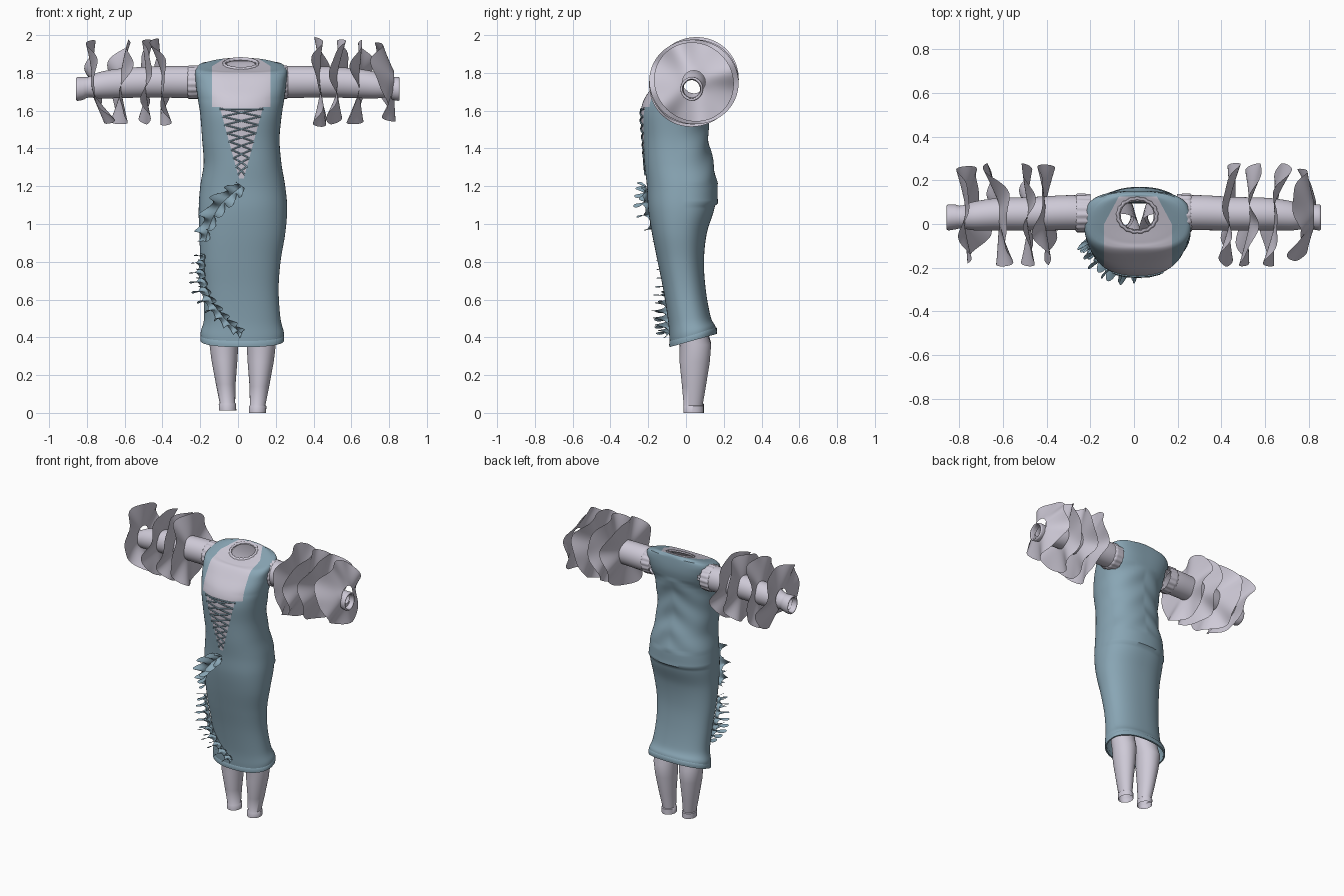
import bpy, bmesh
from math import sin, cos, pi, tau, exp, hypot
from mathutils import Vector

cube = bpy.data.objects.get("Cube")
if cube:
    bpy.data.objects.remove(cube)


def material(name, rgb):
    m = bpy.data.materials.new(name)
    m.use_nodes = True
    m.diffuse_color = (*rgb, 1)
    bsdf = m.node_tree.nodes["Principled BSDF"]
    bsdf.inputs["Base Color"].default_value = (*rgb, 1)
    bsdf.inputs["Roughness"].default_value = 0.8
    return m


BLUE = material("dusty blue cloth", (0.25, 0.38, 0.46))
LILAC = material("pale lilac cloth", (0.62, 0.59, 0.68))
made = []


def finish(name, bm, *mats):
    mesh = bpy.data.meshes.new(name)
    bm.to_mesh(mesh)
    bm.free()
    for m in mats:
        mesh.materials.append(m)
    obj = bpy.data.objects.new(name, mesh)
    bpy.context.collection.objects.link(obj)
    made.append(obj)


def skin_rows(rows, closed=True):
    """Bridge consecutive rows of points with quads."""
    bm = bmesh.new()
    vs = [[bm.verts.new(p) for p in row] for row in rows]
    n = len(rows[0])
    for a, b in zip(vs, vs[1:]):
        for i in range(n if closed else n - 1):
            j = (i + 1) % n
            bm.faces.new((a[i], a[j], b[j], b[i]))
    return bm


def angles(n):
    return [tau * i / n for i in range(n)]


def spline(table, steps):
    """Catmull-Rom through the rows of a table."""
    out = []
    for i in range(len(table) - 1):
        p0, p1 = table[max(i - 1, 0)], table[i]
        p2, p3 = table[i + 1], table[min(i + 2, len(table) - 1)]
        for s in range(steps):
            t = s / steps
            out.append([b + 0.5 * t * (c - a + t * (2*a - 5*b + 4*c - d + t * (3*(b - c) + d - a)))
                        for a, b, c, d in zip(p0, p1, p2, p3)])
    out.append(list(table[-1]))
    return out


# Body cross-sections: height, x min, x max, y min, y max, tilt
SECTIONS = [
    (0.395, -0.195, 0.24, -0.085, 0.16, 0.28),
    (0.43, -0.197, 0.242, -0.088, 0.155, 0.25),
    (0.50, -0.18, 0.225, -0.095, 0.13, 0.1),
    (0.65, -0.185, 0.215, -0.12, 0.105, 0),
    (0.80, -0.198, 0.225, -0.15, 0.095, 0),
    (0.95, -0.205, 0.25, -0.18, 0.11, 0),
    (1.08, -0.208, 0.26, -0.2, 0.15, 0),
    (1.20, -0.2, 0.25, -0.207, 0.165, 0),
    (1.32, -0.182, 0.23, -0.22, 0.145, 0),
    (1.45, -0.19, 0.22, -0.23, 0.12, 0),
    (1.58, -0.2, 0.232, -0.24, 0.12, 0),
    (1.66, -0.212, 0.245, -0.222, 0.13, 0),
    (1.75, -0.224, 0.256, -0.17, 0.15, 0.1),
    (1.822, -0.222, 0.256, -0.12, 0.148, 0.2),
    (1.843, -0.165, 0.195, -0.085, 0.138, 0.32),
    (1.848, -0.072, 0.102, -0.035, 0.115, 0.35),
]
BODY = spline(SECTIONS, 8)
POWER = 2.3
NECK_Z, ARM_Y, ARM_Z = 1.62, 0.05, 1.75


def outline(a, power=POWER):
    """Unit rounded-box outline at an angle."""
    c, s = cos(a), sin(a)
    k = (abs(c) ** power + abs(s) ** power) ** (-1 / power)
    return c * k, s * k


def front(x, z, lift=0.0):
    """Point on the front of the body and its outward direction."""
    i = next(k for k in range(1, len(BODY)) if BODY[k][0] >= z)
    a, b = BODY[i - 1], BODY[i]
    t = (z - a[0]) / (b[0] - a[0])
    _, x0, x1, y0, y1, _ = [p + (q - p) * t for p, q in zip(a, b)]
    rx, ry = (x1 - x0) / 2, (y1 - y0) / 2
    u = max(-0.93, min(0.93, (x - (x0 + x1) / 2) / rx))
    v = -(1 - abs(u) ** POWER) ** (1 / POWER)
    out = Vector((u / rx, v / ry, 0)).normalized()
    return Vector(((x0 + x1) / 2 + u * rx, (y0 + y1) / 2 + v * ry, z)) + out * lift, out


# Dress body with soft folds and an overhanging fold across the back
SEG = 112
rows = []
for z, x0, x1, y0, y1, tilt in BODY:
    row = []
    square = POWER + max(0, min(0.7, (z - 1.66) * 5)) * (z < 1.835)
    for a in angles(SEG):
        u, v = outline(a, square)
        x, y = u * (x1 - x0) / 2, v * (y1 - y0) / 2
        back = max(sin(a), 0)
        fold = 0.014 * back * exp(-(z - 1.11) / 0.04) if z > 1.11 else 0
        if 1.2 < z < 1.7:
            fold += 0.004 * back * sin(38 * (z + 0.7 * abs(x)))
        row.append(((x0 + x1) / 2 + x + cos(a) * fold, (y0 + y1) / 2 + y + sin(a) * fold, z + tilt * y))
    rows.append(row)
bm = skin_rows(rows)

# Clean seam cuts for the square neckline and the laced V
V_TOP, V_BOTTOM, V_MID = (0.115, 1.62), (0.012, 1.24), 0.018
YOKE, YOKE_BACK = 0.155, 0.125
slope = (V_TOP[0] - V_BOTTOM[0]) / (V_TOP[1] - V_BOTTOM[1])


def v_half(z):
    return V_BOTTOM[0] + (z - V_BOTTOM[1]) * slope


cuts = [((0, 0, NECK_Z), (0, 0, 1), 1.5), ((0, 0, V_BOTTOM[1]), (0, 0, 1), 1.1),
        ((0, YOKE_BACK, 0), (0, 1, 0), 1.78)]
for side in (-1, 1):
    cuts.append(((V_MID + side * YOKE, 0, 0), (1, 0, 0), NECK_Z))
    cuts.append(((V_MID + side * YOKE, 0, 0), (side * 0.13, 0.07, 0), NECK_Z))
    cuts.append(((V_MID + side * V_TOP[0], 0, NECK_Z), (side, 0, -slope), 1.2))
for co, no, low in cuts:
    faces = [f for f in bm.faces if f.calc_center_median().z > low
             and (low >= NECK_Z or f.calc_center_median().y < 0)]
    geom = set(faces)
    for f in faces:
        geom.update(f.verts)
        geom.update(f.edges)
    bmesh.ops.bisect_plane(bm, geom=list(geom), dist=1e-5, plane_co=co, plane_no=Vector(no).normalized())
holes = []
for f in bm.faces:
    p = f.calc_center_median()
    off = abs(p.x - V_MID)
    yoke = (p.z > NECK_Z and off < YOKE and 0.13 * (off - YOKE) + 0.07 * p.y < 0
            and (p.y < 0.08 or p.z > 1.78 and p.y < YOKE_BACK))
    panel = p.y < 0 and V_BOTTOM[1] < p.z <= NECK_Z and off < v_half(p.z)
    f.material_index = int(yoke or panel)
    if off > 0.19 and hypot(p.y - ARM_Y, p.z - ARM_Z) < 0.065:
        holes.append(f)
bmesh.ops.delete(bm, geom=holes, context="FACES")
finish("dress_body", bm, BLUE, LILAC)

# Blouse lining seen through the neck opening
lining = []
for z, x0, x1, y0, y1, tilt in BODY[-36:]:
    rx, ry = (x1 - x0) / 2 - 0.012, (y1 - y0) / 2 - 0.012
    lining.append([((x0 + x1) / 2 + u * rx, (y0 + y1) / 2 + v * ry, z - 0.006 + tilt * v * ry)
                   for u, v in map(outline, angles(64))])
bm = skin_rows(lining)
inner = [f for f in bm.faces if abs(f.calc_center_median().x - V_MID) > 0.16]
bmesh.ops.delete(bm, geom=inner, context="FACES")
finish("blouse_lining", bm, LILAC)

# Turned hem band
z, x0, x1, y0, y1, tilt = BODY[0]
hem = []
for dz, grow in ((0.022, 0.0), (0.018, 0.003), (0.0, 0.004), (-0.012, 0.003), (-0.012, -0.006)):
    rx, ry = (x1 - x0) / 2 + grow, (y1 - y0) / 2 + grow
    hem.append([((x0 + x1) / 2 + u * rx, (y0 + y1) / 2 + v * ry, z + dz + tilt * v * ry)
                for u, v in map(outline, angles(SEG))])
finish("dress_hem", skin_rows(hem), BLUE)

# Gathered neck binding
ring = []
for b in angles(8) + [0]:
    row = []
    for a in angles(80):
        r = 0.008 * cos(b) + 0.002 * sin(17 * a)
        y = (0.076 + r) * sin(a)
        row.append((0.015 + (0.088 + r) * cos(a), 0.04 + y, 1.848 + 0.009 * sin(b) + 0.35 * y))
    ring.append(row)
finish("neck_binding", skin_rows(ring), LILAC)


def tube(name, path, radius, mat):
    curve = bpy.data.curves.new(name, "CURVE")
    curve.dimensions = "3D"
    curve.bevel_depth, curve.bevel_resolution = radius, 1
    s = curve.splines.new("POLY")
    s.points.add(len(path) - 1)
    for point, p in zip(s.points, path):
        point.co = (*p, 1)
    curve.materials.append(mat)
    bpy.context.collection.objects.link(bpy.data.objects.new(name, curve))


# Criss-cross lacing and neckline edge
LACES, STEP = 8, 0.044
for n in range(LACES):
    for side in (-1, 1):
        path = []
        for t in (0, 0.25, 0.5, 0.75, 1):
            z = V_BOTTOM[1] + 0.02 + STEP * (n + t)
            path.append(front(V_MID + side * v_half(z) * (1 - 2 * t), z, 0.003)[0])
        tube("bodice_lace", path, 0.0045, BLUE)
tube("panel_top_edge", [front(V_MID + 0.115 * t / 5, NECK_Z - 0.012, 0.002)[0] for t in range(-5, 6)], 0.005, BLUE)


# Petal-like frills: ribbons sewn down the middle, both edges lifting in waves
def frill(name, path, width, height, waves):
    pts = spline(path, 50)
    rows = []
    for i, (x, z) in enumerate(pts):
        t = i / (len(pts) - 1)
        base, out = front(x, z, 0.002)
        x2, z2 = pts[min(i + 1, len(pts) - 1)]
        x1, z1 = pts[max(i - 1, 0)]
        tangent = Vector((x2 - x1, 0, z2 - z1)).normalized()
        across = out.cross(tangent)
        size = 0.4 + 0.6 * sin(pi * (0.1 + 0.8 * t))
        row = []
        for k in (-1, -0.75, -0.45, -0.2, 0, 0.2, 0.45, 0.75, 1):
            phase = tau * waves * t + (2.2 if k > 0 else 0)
            lift = height * abs(k) ** 1.2 * (0.6 + 0.4 * sin(phase))
            spread = width * k * (0.8 + 0.3 * cos(phase))
            row.append(base + size * (out * lift + across * spread + tangent * 0.016 * abs(k) * cos(phase)))
        rows.append(row)
    finish(name, skin_rows(rows, False), BLUE)


UPPER = [(0.02, 1.2), (-0.03, 1.16), (-0.1, 1.09), (-0.15, 0.99), (-0.17, 0.91)]
LOWER = [(-0.175, 0.84), (-0.175, 0.73), (-0.145, 0.61), (-0.07, 0.5), (0.02, 0.42)]
frill("upper_frill", UPPER, 0.055, 0.08, 5)
frill("lower_frill", LOWER, 0.038, 0.1, 10)

# Sleeves: distance out, centre y, centre z, radius
SLEEVE = [(0.0, 0.05, 1.75, 0.078), (0.1, 0.052, 1.752, 0.08), (0.26, 0.047, 1.752, 0.077),
          (0.42, 0.045, 1.745, 0.074), (0.53, 0.037, 1.735, 0.066), (0.59, 0.032, 1.725, 0.052),
          (0.62, 0.032, 1.718, 0.057), (0.652, 0.03, 1.715, 0.059), (0.655, 0.03, 1.715, 0.048),
          (0.62, 0.03, 1.715, 0.044)]


def sleeve_and_ruffles(label, side, start, ruffles):
    rows = [[(side * (start + d), y + r * cos(a), z + r * 1.06 * sin(a)) for a in angles(40)]
            for d, y, z, r in spline(SLEEVE, 5)]
    finish(label + "_sleeve", skin_rows(rows), LILAC)
    # Gathered band where the sleeve meets the shoulder
    band = []
    for d, r in ((0.0, 0.086), (0.045, 0.088), (0.06, 0.088), (0.068, 0.078)):
        band.append([(side * (start + d), ARM_Y + (r + 0.002 * sin(16 * a)) * cos(a),
                      ARM_Z + (r + 0.002 * sin(16 * a)) * sin(a)) for a in angles(96)])
    finish(label + "_shoulder_band", skin_rows(band), LILAC)
    # Wavy ruffles, set by where the rim lies at the top, bottom, back and front
    for n, (top, bottom, back, fore, radius, cone) in enumerate(ruffles):
        mid = (top + bottom + back + fore) / 4
        saddle = (back + fore - top - bottom) / 4
        rows = []
        for k in range(9):
            t = k / 8
            row = []
            for a in angles(96):
                r = 0.06 + (radius - 0.06) * t * (1 + 0.04 * sin(2 * a + n))
                dx = (top - bottom) / 2 * sin(a) + (back - fore) / 2 * cos(a) + saddle * cos(2 * a)
                dx += 0.026 * sin(4 * a) + 0.01 * t * sin(7 * a + 2 * n)
                row.append((side * (mid + cone * (1 - t) + dx * t), 0.042 + r * cos(a), 1.752 + r * sin(a)))
            rows.append(row)
        finish(f"{label}_ruffle_{n + 1}", skin_rows(rows), LILAC)


sleeve_and_ruffles("left", 1, 0.198, [(0.42, 0.44, 0.46, 0.42, 0.237, 0), (0.55, 0.5, 0.56, 0.5, 0.23, 0),
                                      (0.65, 0.61, 0.69, 0.62, 0.23, 0), (0.74, 0.81, 0.77, 0.74, 0.21, 0.06)])
sleeve_and_ruffles("right", -1, 0.2, [(0.44, 0.39, 0.4, 0.39, 0.23, 0), (0.48, 0.49, 0.5, 0.48, 0.23, 0),
                                      (0.575, 0.62, 0.68, 0.6, 0.23, 0), (0.77, 0.68, 0.77, 0.76, 0.222, 0.03)])

# Stocking legs meeting under the skirt: height, offset, x radius, centre y, y radius
LEG = [(0.012, 0.079, 0.043, 0.04, 0.05), (0.0, 0.079, 0.046, 0.04, 0.054), (0.036, 0.08, 0.046, 0.04, 0.054),
       (0.04, 0.08, 0.041, 0.038, 0.05), (0.14, 0.089, 0.052, 0.042, 0.063), (0.27, 0.096, 0.069, 0.046, 0.08),
       (0.36, 0.099, 0.077, 0.05, 0.083), (0.5, 0.092, 0.08, 0.015, 0.075), (0.75, 0.08, 0.082, -0.025, 0.072)]
for side, label in ((-1, "right"), (1, "left")):
    lift = 0.012 if side < 0 else 0
    rows = [[(0.024 + side * offset + rx * cos(a), cy + ry * sin(a), z + lift) for a in angles(40)]
            for z, offset, rx, cy, ry in LEG]
    finish(label + "_leg", skin_rows(rows), LILAC)

# Smooth shading
bpy.ops.object.select_all(action="DESELECT")
for obj in made:
    obj.select_set(True)
bpy.context.view_layer.objects.active = made[0]
bpy.ops.object.shade_smooth_by_angle(angle=0.9)
